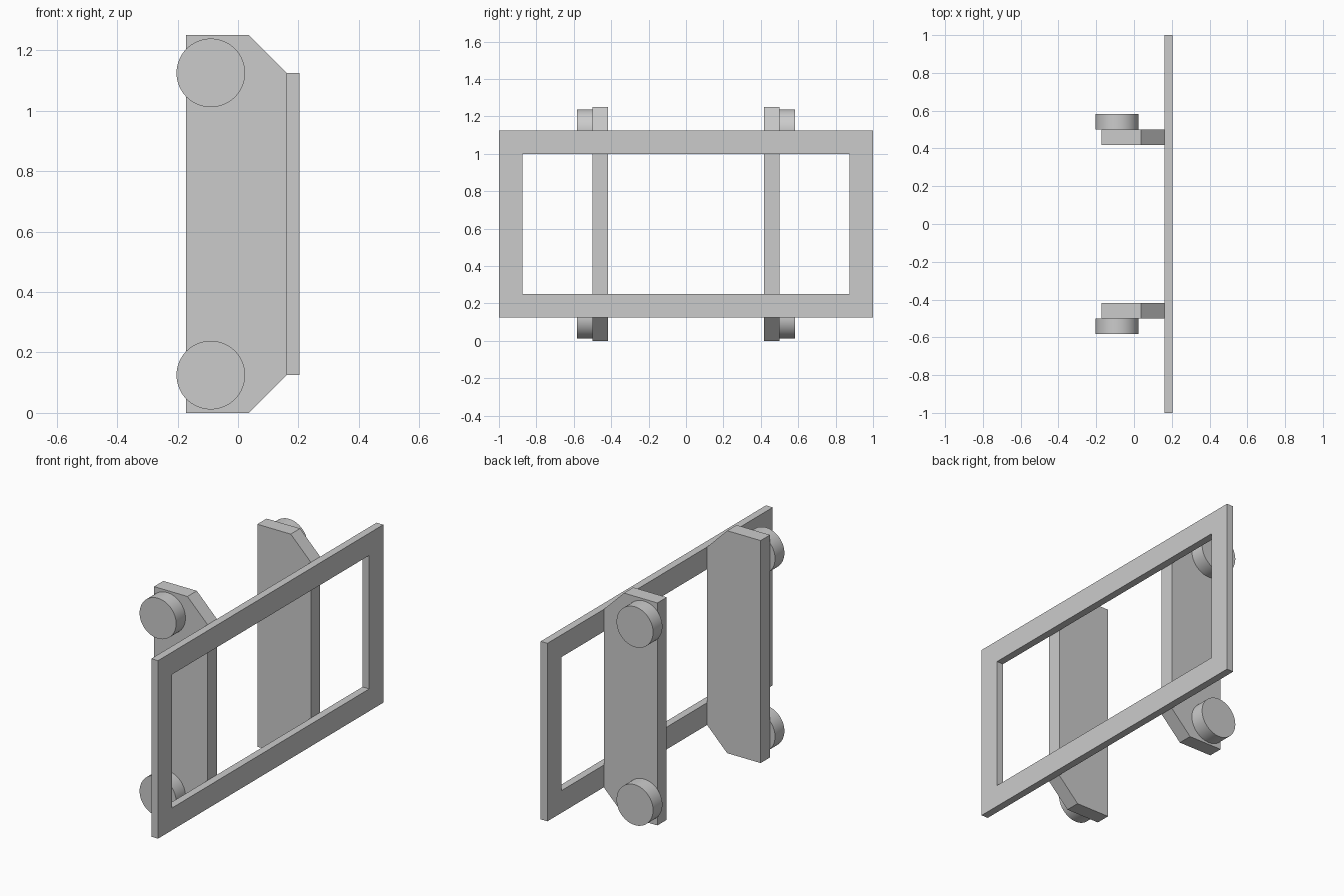
import bpy, bmesh, math
from mathutils import Vector

if "Cube" in bpy.data.objects:
    bpy.data.objects.remove(bpy.data.objects["Cube"])


def extruded(name, points, faces, offset):
    """Flat faces pushed along an offset to make a closed solid."""
    bm = bmesh.new()
    verts = [bm.verts.new(p) for p in points]
    flat = [bm.faces.new([verts[i] for i in f]) for f in faces]
    geom = bmesh.ops.extrude_face_region(bm, geom=flat, use_keep_orig=True)["geom"]
    moved = [g for g in geom if isinstance(g, bmesh.types.BMVert)]
    bmesh.ops.translate(bm, verts=moved, vec=Vector(offset))
    bmesh.ops.recalc_face_normals(bm, faces=bm.faces)
    mesh = bpy.data.meshes.new(name)
    bm.to_mesh(mesh)
    bm.free()
    obj = bpy.data.objects.new(name, mesh)
    bpy.context.collection.objects.link(obj)
    return obj


def rectangle(x, half_y, z0, z1):
    return [(x, -half_y, z0), (x, half_y, z0), (x, half_y, z1), (x, -half_y, z1)]


FRAME_BACK, FRAME_FRONT = 0.161, 0.203
PLATE_IN, PLATE_OUT, ROLLER_OUT = 0.417, 0.5, 0.583

# Rectangular frame with an open centre
ring = rectangle(FRAME_BACK, 1.0, 0.125, 1.125) + rectangle(FRAME_BACK, 0.875, 0.25, 1.0)
quads = [(i, (i + 1) % 4, (i + 1) % 4 + 4, i + 4) for i in range(4)]
extruded("frame", ring, quads, (FRAME_FRONT - FRAME_BACK, 0, 0))

# Upright side plates with chamfered corners, each carrying two rollers outside
profile = [(-0.172, 0), (0.036, 0), (FRAME_BACK, 0.125),
           (FRAME_BACK, 1.125), (0.036, 1.25), (-0.172, 1.25)]
for side, label in ((-1, "front"), (1, "back")):
    extruded(f"{label}_side_plate", [(x, side * PLATE_IN, z) for x, z in profile],
             [range(6)], (0, side * (PLATE_OUT - PLATE_IN), 0))
    for z, level in ((0.125, "lower"), (1.125, "upper")):
        bpy.ops.mesh.primitive_cylinder_add(
            vertices=64, radius=0.1135, depth=ROLLER_OUT - PLATE_OUT,
            location=(-0.09, side * (PLATE_OUT + ROLLER_OUT) / 2, z),
            rotation=(math.pi / 2, 0, 0))
        bpy.context.object.name = f"{label}_{level}_roller"
        bpy.ops.object.shade_smooth_by_angle(angle=math.radians(30))
